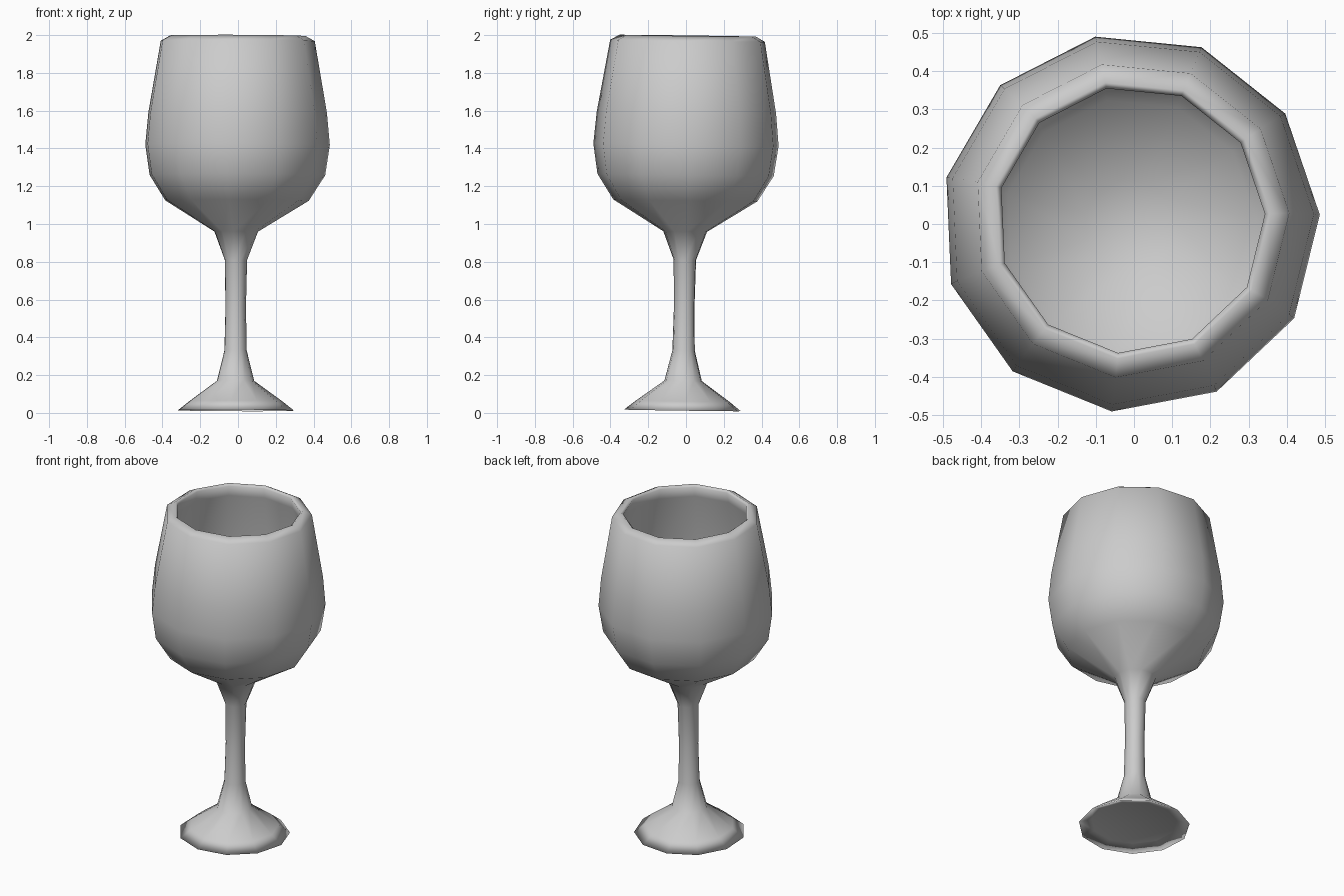
import bpy, bmesh, math
from mathutils import Matrix

if "Cube" in bpy.data.objects:
    bpy.data.objects.remove(bpy.data.objects["Cube"])

SIDES = 11
START = math.radians(2.5)

# (radius, height) profile: foot underside, foot, stem, bowl, lip, bowl inside
profile = [
    (0.0, 0.045), (0.24, 0.038), (0.313, 0.013), (0.25, 0.062), (0.10, 0.17),
    (0.06, 0.33), (0.055, 0.56), (0.06, 0.81), (0.117, 0.96), (0.386, 1.125),
    (0.472, 1.26), (0.496, 1.42), (0.48, 1.59), (0.414, 1.97), (0.365, 1.997),
    (0.35, 1.985), (0.365, 1.92), (0.425, 1.59), (0.44, 1.42), (0.415, 1.28),
    (0.33, 1.16), (0.12, 1.06), (0.0, 1.04),
]


def lathe(name, points):
    bm = bmesh.new()
    rings = []
    for r, z in points:
        n = SIDES if r > 0 else 1
        rings.append([bm.verts.new((r * math.cos(START + math.tau * i / SIDES),
                                    r * math.sin(START + math.tau * i / SIDES), z))
                      for i in range(n)])
    for a, b in zip(rings, rings[1:]):
        for i in range(SIDES):
            j = (i + 1) % SIDES
            quad = [a[i % len(a)], a[j % len(a)], b[j % len(b)], b[i % len(b)]]
            bm.faces.new(list(dict.fromkeys(quad)))
    bmesh.ops.recalc_face_normals(bm, faces=bm.faces)
    for f in bm.faces:
        f.smooth = True
    # the glass leans very slightly
    bm.transform(Matrix.Translation((-0.015, -0.017, 0))
                 @ Matrix.Rotation(-0.014, 4, 'X') @ Matrix.Rotation(0.004, 4, 'Y'))
    mesh = bpy.data.meshes.new(name)
    bm.to_mesh(mesh)
    bm.free()
    ob = bpy.data.objects.new(name, mesh)
    bpy.context.collection.objects.link(ob)
    return ob


lathe("wine_glass", profile)
